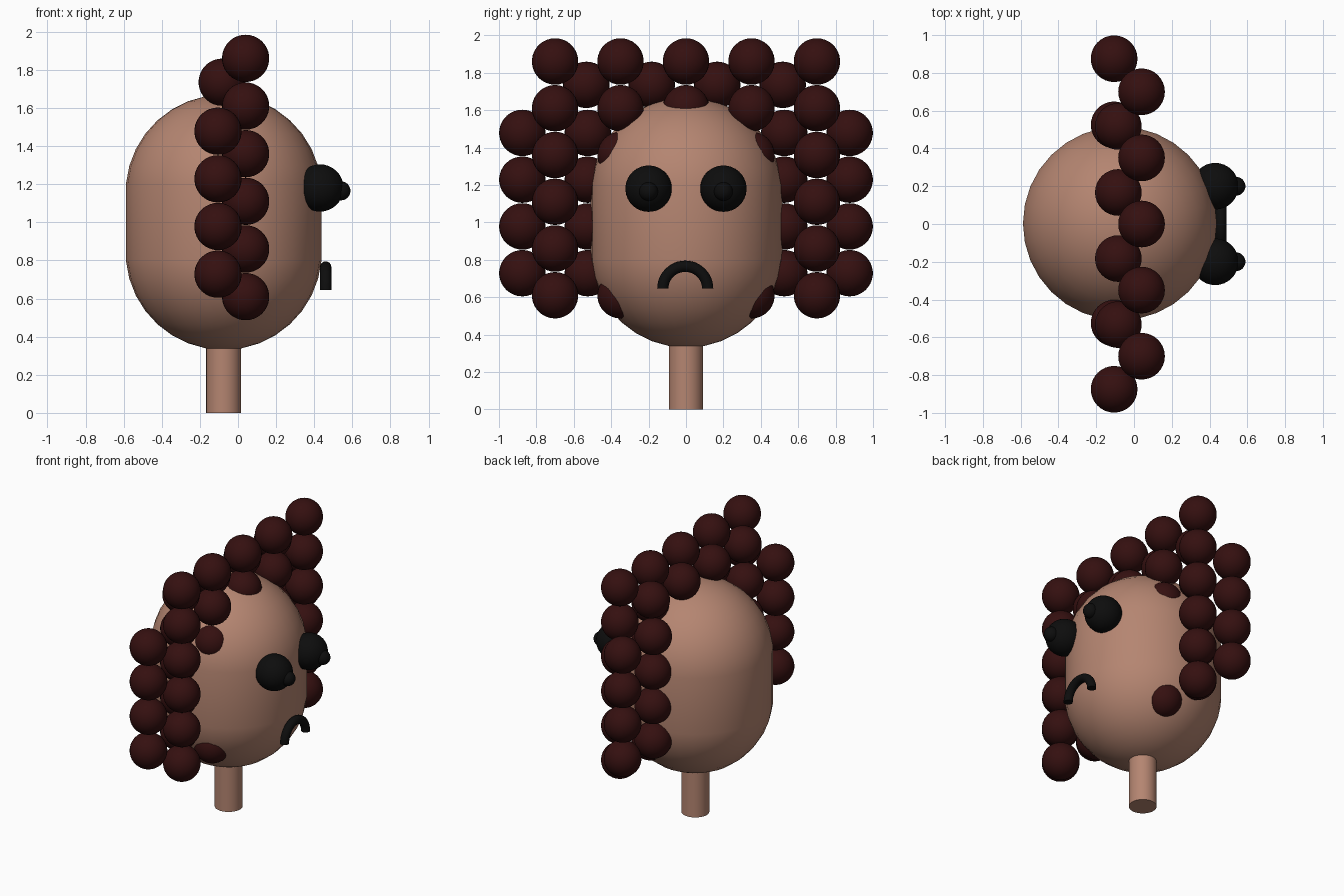
import bpy, bmesh, math
from mathutils import Matrix, Vector

old = bpy.data.objects.get("Cube")
if old:
    bpy.data.objects.remove(old, do_unlink=True)


def material(name, rgb):
    mat = bpy.data.materials.new(name)
    mat.use_nodes = True
    mat.diffuse_color = (*rgb, 1)
    mat.node_tree.nodes["Principled BSDF"].inputs["Base Color"].default_value = (*rgb, 1)
    return mat


skin = material("skin", (0.46, 0.235, 0.165))
hair = material("dark_brown_hair", (0.035, 0.005, 0.005))
black = material("black", (0.004, 0.004, 0.004))


def finish(name, bm, mat):
    mesh = bpy.data.meshes.new(name)
    bm.to_mesh(mesh)
    bm.free()
    mesh.materials.append(mat)
    obj = bpy.data.objects.new(name, mesh)
    bpy.context.collection.objects.link(obj)
    bpy.ops.object.select_all(action='DESELECT')
    obj.select_set(True)
    bpy.context.view_layer.objects.active = obj
    bpy.ops.object.shade_smooth_by_angle(angle=math.radians(40))
    return obj


def ball(name, centre, radius, mat, stretch=0.0):
    # An odd ring count leaves a band at the equator that stretches into a capsule
    bm = bmesh.new()
    bmesh.ops.create_uvsphere(bm, u_segments=32, v_segments=17, radius=radius)
    for v in bm.verts:
        v.co.z += math.copysign(stretch, v.co.z)
    bmesh.ops.translate(bm, verts=bm.verts, vec=Vector(centre))
    return finish(name, bm, mat)


# Head and neck
AXIS = -0.075
ball("head", (AXIS, 0.003, 1.0), 0.515, skin, stretch=0.155)

bm = bmesh.new()
bmesh.ops.create_cone(bm, cap_ends=True, segments=32, radius1=0.092, radius2=0.092,
                      depth=0.4, matrix=Matrix.Translation((AXIS, 0, 0.2)))
finish("neck", bm, skin)

# Hair curls: two staggered sheets of balls, leaving out those buried in the head
CURL, STEP_Y, STEP_Z = 0.124, 0.35, 0.25


def curl_sheet(name, x, columns, rows, z0, shift=0.0):
    for c in range(columns):
        y = (c - (columns - 1) / 2) * STEP_Y + shift
        for r in range(rows):
            z = z0 + r * STEP_Z
            core = max(abs(z - 1.0) - 0.155, 0)
            if math.hypot(x - AXIS, y, core) + CURL > 0.5:
                ball(f"{name}_{c}_{r}", (x, y, z), CURL, hair)


curl_sheet("front_curl", 0.04, 5, 6, 0.61)
curl_sheet("back_curl", -0.105, 6, 4, 0.728)
curl_sheet("crown_curl", -0.083, 4, 1, 1.735, shift=-0.008)

# Eyes with small bulging pupils
for side, y in (("left", 0.2), ("right", -0.2)):
    ball(f"{side}_eye", (0.43, y, 1.18), 0.124, black)
    ball(f"{side}_pupil", (0.54, y, 1.165), 0.05, black)

# Frowning mouth: a half ring of round tube with flat ends
bm = bmesh.new()
SIDES, SPAN = 16, 24
rings = []
for i in range(SPAN + 1):
    a = math.pi * i / SPAN
    ring = []
    for j in range(SIDES):
        t = math.tau * j / SIDES
        reach = 0.12 + 0.03 * math.cos(t)
        ring.append(bm.verts.new((0.46 + 0.03 * math.sin(t),
                                  -0.004 + reach * math.cos(a),
                                  0.645 + reach * math.sin(a))))
    rings.append(ring)
for r0, r1 in zip(rings, rings[1:]):
    for j in range(SIDES):
        k = (j + 1) % SIDES
        bm.faces.new((r0[j], r0[k], r1[k], r1[j]))
bm.faces.new(rings[0])
bm.faces.new(rings[-1])
bmesh.ops.recalc_face_normals(bm, faces=bm.faces)
finish("mouth", bm, black)
